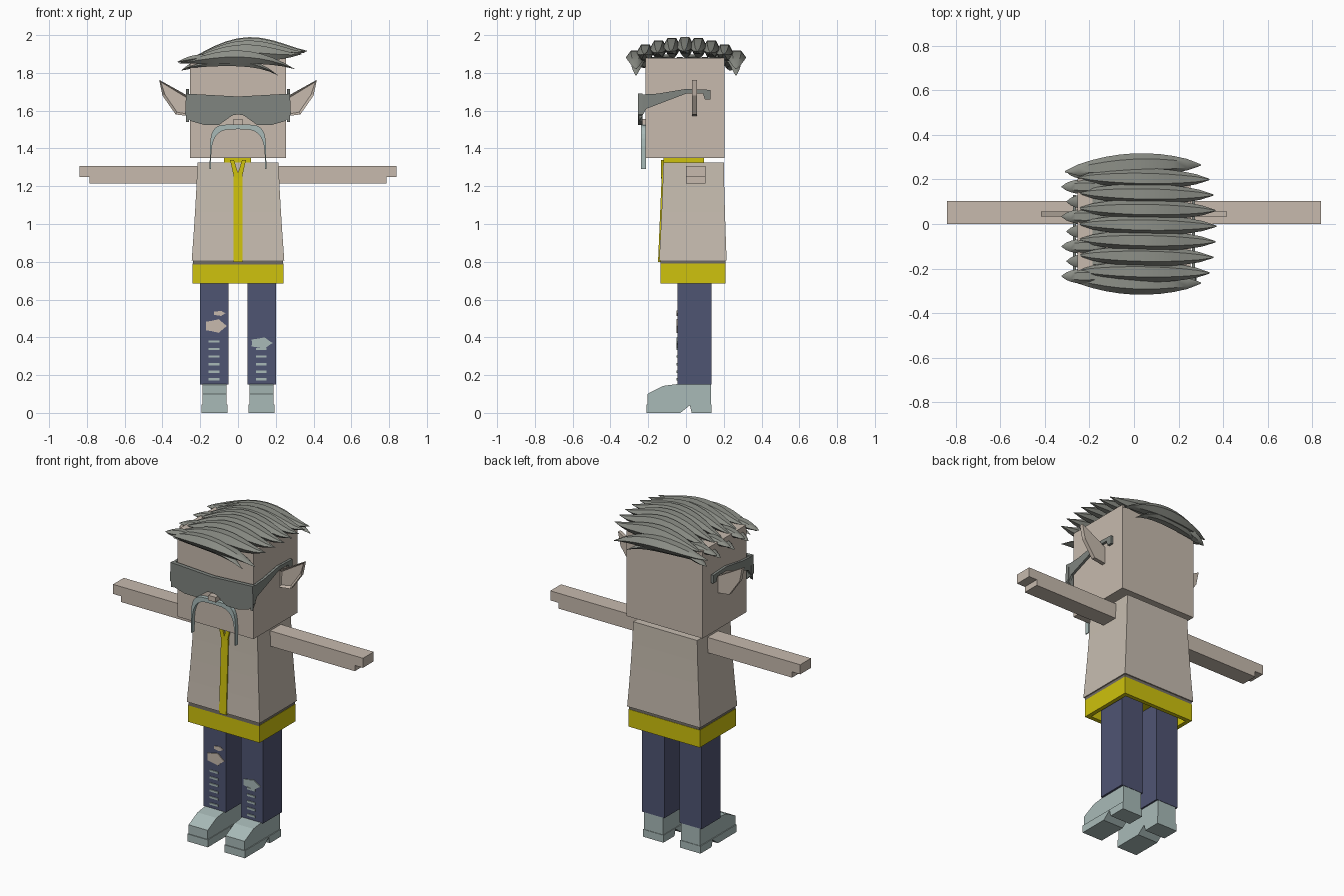
import bpy, bmesh, math
from mathutils import Vector

if "Cube" in bpy.data.objects:
    bpy.data.objects.remove(bpy.data.objects["Cube"])


def material(name, red, green, blue):
    linear = [((c + .055) / 1.055) ** 2.4 for c in (red, green, blue)] + [1]
    mat = bpy.data.materials.new(name)
    mat.use_nodes = True
    mat.diffuse_color = linear
    mat.node_tree.nodes["Principled BSDF"].inputs["Base Color"].default_value = linear
    return mat


SKIN = material("skin beige", .78, .73, .68)
JACKET = material("jacket beige", .78, .74, .69)
HEM = material("hem grey", .45, .43, .4)
YELLOW = material("yellow", .81, .76, .05)
DENIM = material("denim blue", .31, .33, .45)
PALE = material("pale blue grey", .66, .73, .72)
HAIR = material("hair grey", .55, .56, .53)
GLASS = material("glasses grey", .5, .52, .5)
SIDES = ((-1, "right"), (1, "left"))


def loft(name, rings, mat):
    """Skin a list of equal-length rings and cap both ends."""
    bm = bmesh.new()
    loops = [[bm.verts.new(point) for point in ring] for ring in rings]
    count = len(loops[0])
    for lower, upper in zip(loops, loops[1:]):
        for i in range(count):
            j = (i + 1) % count
            bm.faces.new((lower[i], lower[j], upper[j], upper[i]))
    bm.faces.new(loops[0])
    bm.faces.new(loops[-1])
    bmesh.ops.recalc_face_normals(bm, faces=bm.faces)
    mesh = bpy.data.meshes.new(name)
    bm.to_mesh(mesh)
    bm.free()
    mesh.materials.append(mat)
    obj = bpy.data.objects.new(name, mesh)
    bpy.context.collection.objects.link(obj)
    return obj


def prism_x(name, profile, x_range, mat):
    return loft(name, [[(x, y, z) for y, z in profile] for x in x_range], mat)


def prism_y(name, profile, y_range, mat):
    return loft(name, [[(x, y, z) for x, z in profile] for y in y_range], mat)


def rect(x_range, y_range, z):
    (left, right), (front, back) = x_range, y_range
    return [(left, front, z), (right, front, z), (right, back, z), (left, back, z)]


def box(name, x_range, y_range, z_range, mat):
    return loft(name, [rect(x_range, y_range, z) for z in z_range], mat)


def flip(profile, side):
    return [(side * x, z) for x, z in profile]


def mirrored(half):
    return half + [(-x, z) for x, z in reversed(half) if x > 0]


def patch(name, x, z, width, height, mat):
    """Thin plate with a ragged oval outline on the front of a trouser leg."""
    outline = []
    for k in range(10):
        angle = math.tau * k / 10
        ragged = 1 + .12 * (-1) ** k
        outline.append((x + width * ragged * math.cos(angle), z + height * ragged * math.sin(angle)))
    prism_y(name, outline, LEG_FRONT, mat)


def strand(name, start, end, bow, curl, width, height):
    """Hexagonal lock of hair, bowed between its ends, with a curled tip."""
    rings = []
    steps = 10
    for i in range(steps + 1):
        t = i / steps
        swell = max(math.sin(math.pi * t), .01)
        centre = Vector(start).lerp(Vector(end), t) + Vector(bow) * swell
        centre.z += curl * t ** 6
        ring = []
        for k in range(6):
            angle = math.tau * k / 6
            ring.append(centre + Vector((0, width * swell ** .6 * math.cos(angle),
                                         height * swell * math.sin(angle))))
        rings.append(ring)
    obj = loft(name, rings, HAIR)
    bpy.ops.object.select_all(action="DESELECT")
    obj.select_set(True)
    bpy.context.view_layer.objects.active = obj
    bpy.ops.object.shade_smooth_by_angle(angle=math.radians(40))


# Head, nose and collar
box("head", (-.255, .255), (-.215, .205), (1.35, 1.88), SKIN)
box("nose", (-.025, .025), (-.25, -.2), (1.525, 1.555), SKIN)
box("collar", (-.075, .07), (-.12, .095), (1.32, 1.352), YELLOW)

# Flared jacket with a tapered hem
levels = []
for step in range(5):
    t = step / 4
    flare = (1 - t) ** 1.3
    half = .215 + .03 * flare
    levels.append(rect((-half, half), (-.12 - .022 * flare, .2 + .015 * flare), .808 + .517 * t))
loft("jacket", levels, JACKET)
box("jacket_hem", (-.238, .238), (-.135, .208), (.785, .808), HEM)

# Waistband, hollow from below
outer = (-.24, .24), (-.135, .21)
inner = (-.215, .215), (-.11, .185)
loft("waistband", [rect(*inner, .76), rect(*inner, .685), rect(*outer, .685), rect(*outer, .79)], YELLOW)

LEG_FRONT = (-.05, -.04)
for side, label in SIDES:
    # Zip strip and small lapel
    prism_x("zip_" + label, [(-.148, .8), (-.128, 1.27), (-.1, 1.27), (-.1, .8)],
            (0, side * .024), YELLOW)
    prism_y("lapel_" + label, flip([(0, 1.24), (.022, 1.25), (.042, 1.34), (.022, 1.34), (0, 1.27)], side),
            (-.132, -.11), YELLOW)

    # Arm with a stepped end
    box("arm_" + label, (side * .2, side * .84), (0, .103), (1.25, 1.308), SKIN)
    box("lower_arm_" + label, (side * .2, side * .785), (0, .103), (1.215, 1.25), SKIN)

    # Pointed ear with a recessed front
    ear = prism_y("ear_" + label,
                  flip([(.25, 1.57), (.33, 1.58), (.4, 1.68), (.417, 1.763), (.25, 1.67)], side),
                  (.033, .057), SKIN)
    bm = bmesh.new()
    bm.from_mesh(ear.data)
    front = [face for face in bm.faces if face.normal.y < -.9]
    bmesh.ops.inset_region(bm, faces=front, thickness=.014)
    bmesh.ops.translate(bm, verts=front[0].verts[:], vec=(0, .014, 0))
    bm.to_mesh(ear.data)
    bm.free()

    # Leg and heeled shoe
    box("leg_" + label, (side * .05, side * .2), (-.045, .135), (.15, .77), DENIM)
    prism_x("shoe_" + label, [(.133, .04), (.133, .152), (-.05, .152), (-.12, .143), (-.205, .1), (-.205, .04)],
            (side * .06, side * .188), PALE)
    prism_x("sole_" + label, [(.136, 0), (.136, .045), (-.21, .045), (-.21, 0), (-.03, 0), (.02, .04), (.03, 0)],
            (side * .056, side * .193), PALE)

    # Hooked arm of the glasses
    prism_x("glasses_arm_" + label, [(-.25, 1.685), (-.15, 1.69), (0, 1.715), (.13, 1.71), (.13, 1.66),
                                     (.1, 1.66), (.09, 1.69), (0, 1.69), (-.21, 1.61), (-.25, 1.54)],
            (side * .26, side * .275), GLASS)

# Wide lens
prism_y("glasses_lens", mirrored([(0, 1.675), (.275, 1.69), (.28, 1.58), (.25, 1.545), (.18, 1.525),
                                  (.1, 1.525), (.03, 1.575), (0, 1.58)]), (-.254, -.23), GLASS)

# Drooping moustache between two rounded arches that meet at the tips


def arch(width, height, power):
    points = []
    for k in range(17):
        angle = math.pi * k / 16
        across, up = math.cos(angle), max(math.sin(angle), 0)
        points.append((math.copysign(width * abs(across) ** power, across), 1.29 + height * up ** power))
    return points


prism_y("moustache", arch(.15, .237, .4) + arch(.143, .212, .55)[::-1], (-.238, -.212), PALE)

# Torn knees and ladder rips
patch("knee_hole_right", -.12, .46, .055, .034, SKIN)
patch("small_hole_right", -.1, .527, .03, .013, SKIN)
patch("knee_patch_left", .122, .37, .055, .028, PALE)
for label, x, count in (("right", -.127, 6), ("left", .122, 5)):
    for i in range(count):
        z = .172 + .04 * i
        box("rip_" + label, (x - .028, x + .028), LEG_FRONT, (z, z + .012), PALE)

# Swept locks over the crown, longest in the middle, curling up at the tips
for i in range(-3, 4):
    y = .07 * i
    sink = .7 * y * y
    strand("crown_lock", (-.25, y, 1.875), (.37 - sink, y - .01, 1.88 - sink / 2),
           (0, 0, .068 - sink), .035, .046, .05)

# Short fringe hanging over the right side
for i in range(8):
    y = .067 * (i - 3.5)
    drop = .045 * (i % 2)
    strand("fringe_lock", (-.12, y, 1.885), (-.325 + drop / 2, y, 1.857 - drop),
           (0, 0, .005), 0, .034, .022)

# Side locks over the front and back of the head
for side, label in ((-1, "front"), (1, "back")):
    strand("side_lock_" + label, (-.31, side * .235, 1.85), (.3, side * .265, 1.85),
           (0, side * .015, .035), -.03, .052, .04)
    strand("lower_lock_" + label, (-.28, side * .22, 1.825), (.215, side * .265, 1.825),
           (0, side * .01, .035), -.04, .036, .027)
